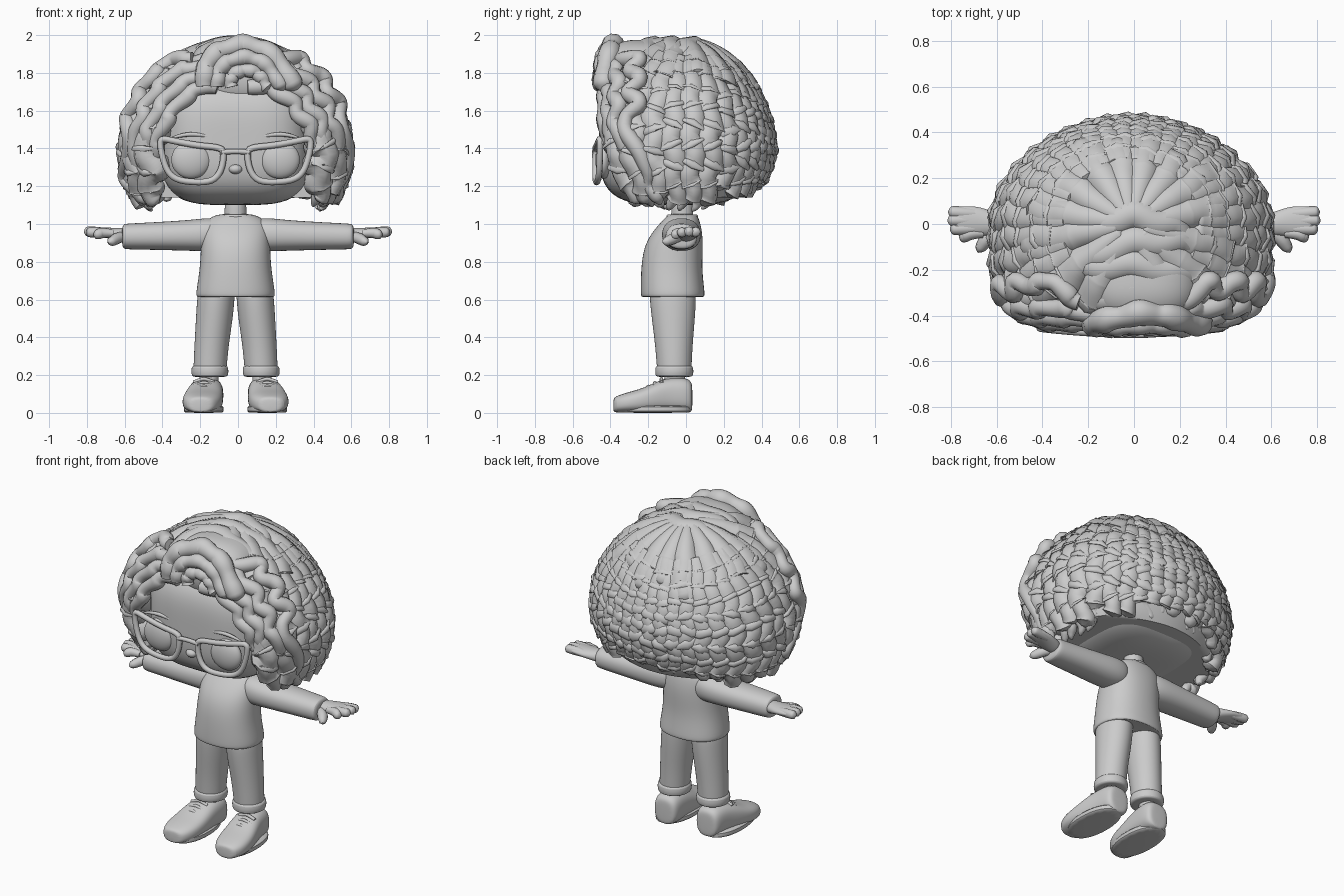
import bpy, bmesh, math, random
from mathutils import Vector

random.seed(4)
if "Cube" in bpy.data.objects:
    bpy.data.objects.remove(bpy.data.objects["Cube"])

grey = bpy.data.materials.new("plain grey")
grey.use_nodes = True
GREY = (0.6, 0.6, 0.6, 1)
grey.diffuse_color = GREY
grey.node_tree.nodes["Principled BSDF"].inputs["Base Color"].default_value = GREY
LEAN = -.013  # the body stands slightly to its right of the hands' midpoint


def finish(ob, mirror=False, subdiv=0, shift=LEAN):
    """Material, smooth shading and the usual modifiers."""
    ob.location.x = shift
    ob.data.materials.append(grey)
    if mirror:
        ob.modifiers.new("Mirror", 'MIRROR').use_mirror_merge = False
    if subdiv:
        m = ob.modifiers.new("Subdivision", 'SUBSURF')
        m.levels = m.render_levels = subdiv
    bpy.ops.object.select_all(action='DESELECT')
    ob.select_set(True)
    bpy.context.view_layer.objects.active = ob
    bpy.ops.object.shade_smooth_by_angle(angle=math.radians(50))
    return ob


def from_bmesh(name, bm, **kw):
    bmesh.ops.recalc_face_normals(bm, faces=bm.faces)
    me = bpy.data.meshes.new(name)
    bm.to_mesh(me)
    bm.free()
    ob = bpy.data.objects.new(name, me)
    bpy.context.collection.objects.link(ob)
    return finish(ob, **kw)


def power(v, e):
    return math.copysign(abs(v) ** e, v)


def loft(name, axis, rings, e=1.0, n=16, subdiv=2, **kw):
    """Skin rings of (position, centre a, centre b, radius a, radius b)."""
    bm = bmesh.new()
    loops = []
    for pos, ca, cb, ra, rb in rings:
        loop = []
        for i in range(n):
            t = math.tau * (i + 0.5) / n
            co = [ca + ra * power(math.cos(t), e), cb + rb * power(math.sin(t), e)]
            co.insert(axis, pos)
            loop.append(bm.verts.new(co))
        loops.append(loop)
    for a, b in zip(loops, loops[1:]):
        for i in range(n):
            j = (i + 1) % n
            bm.faces.new((a[i], a[j], b[j], b[i]))
    bm.faces.new(loops[0])
    bm.faces.new(loops[-1])
    return from_bmesh(name, bm, subdiv=subdiv, **kw)


def ball(name, centre, radii, e=1.0, mirror=False, shape=None):
    bm = bmesh.new()
    bmesh.ops.create_uvsphere(bm, u_segments=64, v_segments=40, radius=1)
    for v in bm.verts:
        # squared-off ball: push each point out to a superellipsoid
        k = sum(abs(c) ** (2 / e) for c in v.co) ** (-e / 2)
        v.co = Vector(c + r * k * p for c, r, p in zip(centre, radii, v.co))
        if shape:
            v.co = shape(v.co)
    return from_bmesh(name, bm, mirror=mirror)


def tubes(name, paths, closed=False, res=2, **kw):
    """Round strands; each path is a list of (point, radius)."""
    cu = bpy.data.curves.new(name, 'CURVE')
    cu.dimensions = '3D'
    cu.bevel_depth = 1
    cu.bevel_resolution = res
    cu.use_fill_caps = True
    for path in paths:
        sp = cu.splines.new('NURBS')
        sp.points.add(len(path) - 1)
        for p, (co, r) in zip(sp.points, path):
            p.co = (*co, 1)
            p.radius = r
        sp.order_u, sp.resolution_u = 3, 2 if len(path) > 20 else 4
        sp.use_endpoint_u = not closed
        sp.use_cyclic_u = closed
    ob = bpy.data.objects.new(name, cu)
    bpy.context.collection.objects.link(ob)
    bpy.ops.object.select_all(action='DESELECT')
    ob.select_set(True)
    bpy.context.view_layer.objects.active = ob
    bpy.ops.object.convert(target='MESH')
    return finish(bpy.context.object, **kw)


# Shoes, laces, ankles
loft("shoe", 1, [(-.385, .185, .04, .04, .035), (-.375, .185, .045, .075, .043), (-.31, .18, .055, .105, .055),
                 (-.23, .173, .065, .108, .065), (-.15, .163, .085, .1, .085), (-.08, .153, .095, .09, .095),
                 (0, .148, .094, .085, .094), (.028, .148, .085, .07, .083), (.034, .148, .08, .045, .06)],
     e=.75, mirror=True)
loft("sole", 2, [(0, .168, -.175, .1, .2), (.005, .168, -.175, .108, .208),
                 (.035, .168, -.175, .108, .208), (.04, .168, -.175, .1, .2)], e=.9, mirror=True, subdiv=1)
tubes("laces", [[((.168 + s * .055, -.235 + k * .035, .122 + k * .02 - abs(s) * .02), .01)
                 for s in (-1, -.5, 0, .5, 1)] for k in range(4)], mirror=True)
loft("ankle", 2, [(.12, .142, -.06, .06, .065), (.16, .142, -.06, .052, .057), (.24, .138, -.06, .05, .055)], mirror=True)

# Trousers with turned-up cuffs
loft("trouser_leg", 2, [(.21, .136, -.062, .085, .09), (.22, .136, -.062, .09, .093), (.35, .128, -.064, .092, .1),
                        (.5, .112, -.067, .1, .117), (.62, .103, -.07, .102, .127), (.66, .1, -.07, .095, .12)], mirror=True)
loft("trouser_cuff", 2, [(.19, .136, -.062, .08, .085), (.193, .136, -.062, .101, .104),
                         (.245, .136, -.062, .101, .104), (.253, .136, -.062, .085, .09)], mirror=True)

# Sweater
loft("sweater_body", 2, [(.62, 0, -.07, .17, .14), (.61, 0, -.07, .21, .17), (.63, 0, -.07, .215, .174),
                         (.75, 0, -.077, .194, .165), (.85, 0, -.07, .188, .162), (.93, 0, -.055, .185, .147),
                         (1, 0, -.032, .18, .112), (1.04, 0, -.02, .13, .085), (1.055, 0, -.02, .075, .065)], e=.87)
loft("sleeve", 0, [(.06, -.025, .945, .08, .075), (.14, -.025, .945, .105, .092), (.24, -.024, .94, .105, .084),
                   (.4, -.024, .937, .096, .076), (.58, -.024, .934, .086, .07), (.608, -.024, .934, .083, .067),
                   (.614, -.024, .934, .05, .045)], e=.88, mirror=True, shift=0)
loft("collar", 2, [(1.02, 0, -.02, .095, .085), (1.045, 0, -.02, .098, .088), (1.055, 0, -.02, .085, .075),
                   (1.04, 0, -.02, .065, .06)])
loft("neck", 2, [(1, 0, -.02, .065, .065), (1.05, 0, -.02, .058, .058), (1.16, 0, -.02, .06, .06)])

# Hands: a flat mitten with finger tips and a separate thumb
loft("palm", 0, [(.58, -.005, .94, .05, .04), (.63, .005, .945, .055, .035), (.68, .012, .952, .066, .029),
                 (.74, .014, .957, .066, .026), (.78, .016, .958, .06, .024), (.795, .018, .958, .045, .014)],
     mirror=True, shift=0)
tubes("fingers", [[((.66, a, .95), .02), ((.72, a, .955), .028), ((x - .025, b, z), .028), ((x - .006, b, z), .022),
                   ((x, b, z), .004)] for a, b, x, z in ((.045, .052, .812, .958), (.015, .016, .815, .96),
                                                          (-.02, -.022, .805, .956), (-.04, -.055, .765, .945))],
      mirror=True, shift=0)
tubes("thumb", [[((.6, -.03, .935), .025), ((.64, -.06, .925), .032), ((.665, -.095, .91), .028),
                 ((.678, -.115, .905), .02), ((.682, -.124, .903), .004)]], mirror=True, shift=0)

# Head, eyes, nose, brows
ball("head", (0, -.05, 1.445), (.4, .41, .345), e=.55)
ball("eye", (.235, -.435, 1.34), (.105, .045, .1), mirror=True)
ball("nose", (0, -.45, 1.29), (.035, .03, .025))
tubes("eyebrow", [[((.1, -.447, 1.455), .006), ((.2, -.45, 1.478), .012), ((.3, -.447, 1.47), .011),
                   ((.35, -.44, 1.45), .004)]], mirror=True)

# Glasses
RIM = [(.06, 1.37), (.075, 1.405), (.2, 1.415), (.33, 1.44), (.395, 1.455), (.4, 1.41), (.37, 1.29),
       (.32, 1.235), (.22, 1.22), (.12, 1.225), (.075, 1.28)]
tubes("glasses_rim", [[((x, -.48 + .16 * x * x, z), .017) for x, z in RIM]], mirror=True, closed=True)
tubes("glasses_bridge", [[((x, -.484, 1.385 - x * x), .014) for x in (-.075, -.03, .03, .075)]])
tubes("glasses_temple", [[((.39, -.455, 1.43), .016), ((.415, -.41, 1.43), .014), ((.42, -.2, 1.42), .012)]], mirror=True)

# Hair envelope: round at the back, squared towards the face, tucked in below
CENTRE = Vector((0, 0, 1.38))
SIZE = Vector((.628, .485, .605))


def envelope(d):
    """Point where direction d leaves the hair volume."""
    q = 3.8 if d.y < 0 else 1.85
    side = (abs(d.x / SIZE.x) ** 1.9 + abs(d.z / SIZE.z) ** 1.9) ** (1 / 1.9)
    p = d * (side ** q + abs(d.y / SIZE.y) ** q) ** (-1 / q)
    p.y *= 1 + min(0, p.z) * (.9 if d.y < 0 else .4)
    return p


def cap_shape(co):
    p = envelope((co - CENTRE).normalized()) * .92 + CENTRE
    if p.z < 1.73 - 1.7 * p.x * p.x:
        p.y = max(p.y, -.22)
    p.z = max(p.z, 1.14)
    return p


ball("hair_cap", CENTRE, (1, 1, 1), shape=cap_shape)


def ringlet(az, start, end, width, depth=1.0, curl=.01):
    """Beaded lock running down the hair from polar angle start to end."""
    path, steps = [], int((end - start) * .7)
    phase = random.uniform(-.5, .5)
    for i in range(steps + 1):
        th = math.radians(start + (end - start) * i / steps)
        beat = th * 5.6 + phase * .4
        grow = min(1, max(0, th - .3))
        # slow swell and quick pinch, like stacked bells
        r = width * min(1, .35 + math.sin(th)) * (1 + grow * .42 * (math.sin(math.pi * (beat % 1) ** 1.4) - .65))
        if th > 1.7:
            r *= 1 - .4 * (th - 1.7) / .4
        sway = az + math.sin(beat * math.pi + phase * 3) * curl * 3 * grow
        d = Vector((math.sin(th) * math.sin(sway), math.sin(th) * math.cos(sway), math.cos(th)))
        p = envelope(d)
        path.append((CENTRE + p * depth - p.normalized() * r * .85, r if 0 < i < steps else r * .3))
    return path


def fan(count, reach):
    return [math.radians(reach) * (2 * i / (count - 1) - 1) for i in range(count)]


def tip(a):
    return 111 + random.uniform(-4, 4) + 6 * abs(math.sin(a))


# Three tiers: broad crown locks, beaded ringlets, thin curls underneath
tubes("crown_layer", [ringlet(a + random.uniform(-.06, .06), 4, random.uniform(42, 56), .1, 1.0, .02) for a in fan(14, 150)])
tubes("hair_ringlets", [ringlet(a, 28, tip(a), .084, .99) for a in fan(26, 128)])
tubes("hair_under_curls", [ringlet(a, 85, tip(a) + 4, .042, .92, .02) for a in fan(27, 122)])


def front_lock(points, width, wave=.016, square=4, lift=0):
    """Wavy lock over the front, given by its (x, z) course."""
    path, phase = [], random.uniform(0, 6)
    for i in range(len(points) * 6 - 5):
        k, f = divmod(i / 6, 1)
        a, b = Vector(points[int(k)]), Vector(points[min(int(k) + 1, len(points) - 1)])
        x, z = a.lerp(b, f) + Vector((1, .4)) * wave * math.sin(i * .85 + phase)
        rad = min(.97, math.hypot(x / SIZE.x, (z - CENTRE.z) / SIZE.z))
        y = -SIZE.y * (1 - rad ** square) ** (1 / square) + width * .8 - lift
        y += max(0, 1.5 - z) * .45
        r = width * (1 + .1 * math.sin(i * .85 + phase + 1)) * (1 if z > 1.3 else .85)
        path.append(((x, y, z), r))
    path[-1] = (path[-1][0], .008)
    return path


# Locks swept from the parting along the hairline, widening into the sides
SWEEP = [(.08, 1.73), (.2, 1.72), (.31, 1.63), (.38, 1.53), (.43, 1.41), (.445, 1.26), (.42, 1.1)]
for name, side in (("right_front_locks", -1), ("left_front_locks", 1)):
    tubes(name, [front_lock([(side * (x + k * (.045 - .02 * (z < 1.2))), z + k * .05 * (z > 1.4)) for x, z in SWEEP],
                            .042) for k in range(4)], res=3)

# Quiff arching over the forehead around an inner curl
ball("quiff_base", (.05, -.25, 1.79), (.25, .19, .185), e=.8)
ARCH = [(-.16, 1.73), (-.16, 1.83), (-.1, 1.91), (.03, 1.95), (.16, 1.92), (.25, 1.83), (.32, 1.7)]
tubes("quiff", [front_lock([(.07 + (x - .07) * s, 1.72 + (z - 1.72) * s) for x, z in ARCH], w, .004, 8, lift)
                for s, w, lift in ((1, .055, 0), (.72, .042, .005), (.42, .036, 0))], res=3)


def crown_lock(y, half, width, turn):
    path = []
    for i in range(15):
        s = i / 7 - 1
        d = Vector((s * half + .05, y - .1 * s * s + turn * s + .015 * math.sin(i * 1.3), .55))
        p = envelope(d)
        path.append((CENTRE + p - p.normalized() * width * .8, width * (1 - .7 * s ** 4)))
    return path


# Locks folding back over the crown
tubes("folded_locks", [crown_lock(-.3, .3, .07, .05), crown_lock(-.19, .35, .075, -.05),
                       crown_lock(-.08, .33, .075, .04), crown_lock(.03, .26, .075, -.03)], res=3)
